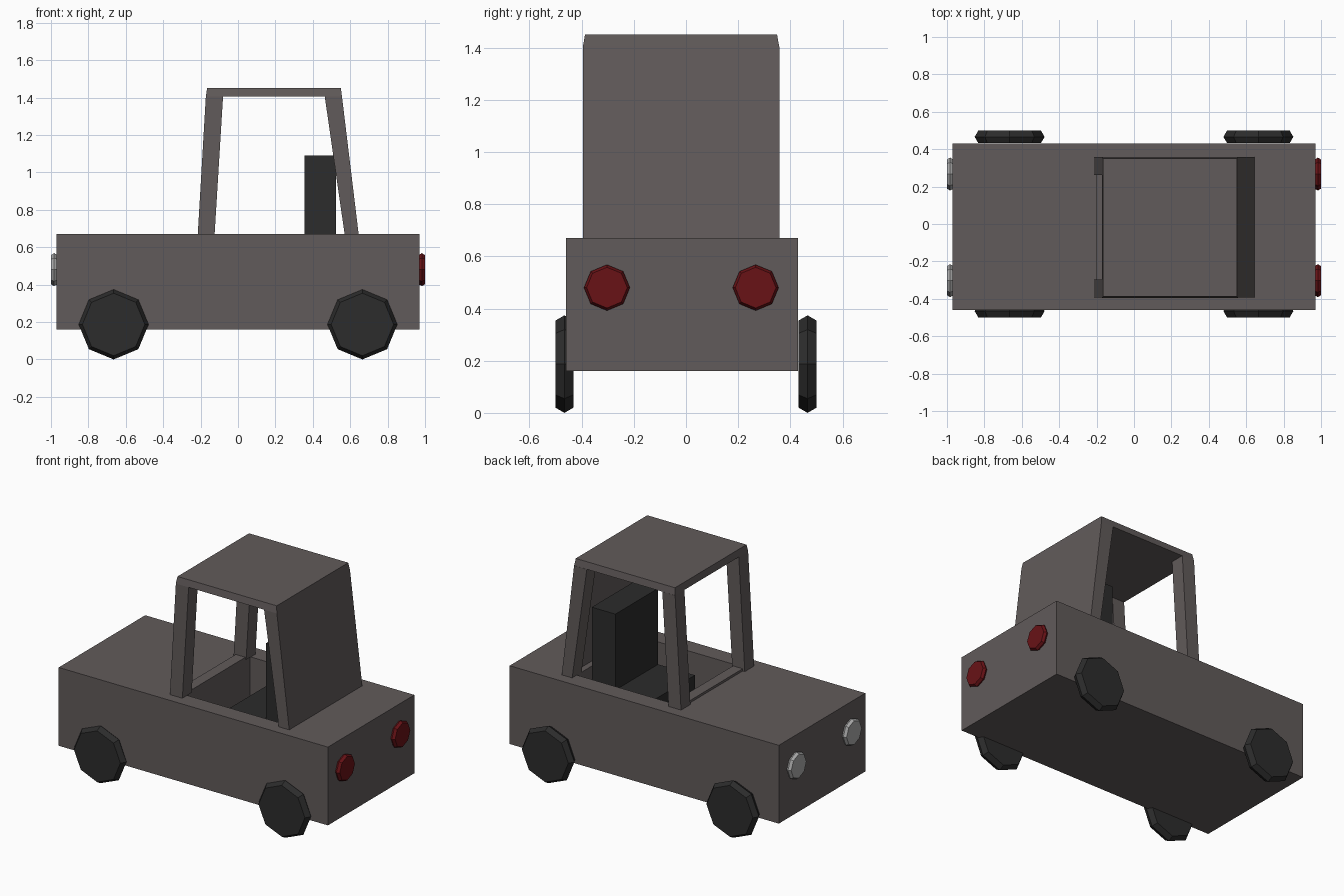
import bpy, bmesh, math

if "Cube" in bpy.data.objects:
    bpy.data.objects.remove(bpy.data.objects["Cube"])


def material(name, r, g, b):
    m = bpy.data.materials.new(name)
    m.diffuse_color = (r, g, b, 1)
    m.use_nodes = True
    m.node_tree.nodes["Principled BSDF"].inputs["Base Color"].default_value = m.diffuse_color
    return m


PAINT = material("paint", 0.12, 0.104, 0.103)
BLACK = material("black", 0.025, 0.025, 0.025)
RED = material("red", 0.14, 0.006, 0.008)
CLEAR = material("clear", 0.4, 0.4, 0.4)
MID = -0.018  # centre line of body and cabin


def loft(name, rings, mat):
    """Join successive rings of points and cap both ends."""
    bm = bmesh.new()
    loops = [[bm.verts.new(p) for p in ring] for ring in rings]
    n = len(rings[0])
    for a, b in zip(loops, loops[1:]):
        for i in range(n):
            j = (i + 1) % n
            bm.faces.new((a[i], a[j], b[j], b[i]))
    bm.faces.new(loops[0][::-1])
    bm.faces.new(loops[-1])
    bmesh.ops.recalc_face_normals(bm, faces=bm.faces)
    me = bpy.data.meshes.new(name)
    bm.to_mesh(me)
    bm.free()
    me.materials.append(mat)
    ob = bpy.data.objects.new(name, me)
    bpy.context.collection.objects.link(ob)
    return ob


def rect(x0, x1, y0, y1, z):
    return [(x0, y0, z), (x1, y0, z), (x1, y1, z), (x0, y1, z)]


def box(name, x0, x1, y0, y1, z0, z1, mat):
    return loft(name, [rect(x0, x1, y0, y1, z0), rect(x0, x1, y0, y1, z1)], mat)


def disc(name, centre, axis, radius, rim, half, mat):
    """Octagonal disc, widest in the middle."""
    cx, cy, cz = centre
    rings = []
    for d, r in ((-half, rim), (0, radius), (half, rim)):
        ring = []
        for k in range(8):
            a = k * math.pi / 4
            u, v = r * math.cos(a), r * math.sin(a)
            ring.append((cx + u, cy + d, cz + v) if axis == "y"
                        else (cx + d, cy + u, cz + v))
        rings.append(ring)
    return loft(name, rings, mat)


# Body with open cockpit well
loft("body", [
    rect(-0.97, 0.97, -0.46, 0.43, 0.16),
    rect(-0.97, 0.97, -0.46, 0.43, 0.67),
    rect(-0.13, 0.57, -0.345, 0.31, 0.67),
    rect(-0.13, 0.57, -0.345, 0.31, 0.38)], PAINT)

# Roof with slightly drawn-in top edges
loft("roof", [
    rect(-0.172, 0.556, -0.395, 0.357, 1.405),
    rect(-0.165, 0.55, -0.387, 0.349, 1.45)], PAINT)

# Front and rear pillars on both sides
for side, s in (("right", -1), ("left", 1)):
    ya, yb = sorted((MID + s * 0.28, MID + s * 0.376))
    loft("front_pillar_" + side, [
        rect(-0.215, -0.125, ya, yb, 0.67),
        rect(-0.172, -0.08, ya, yb, 1.405)], PAINT)
    loft("rear_pillar_" + side, [
        rect(0.57, 0.645, ya, yb, 0.67),
        rect(0.464, 0.556, ya, yb, 1.405)], PAINT)

# Solid back of the cabin and low windscreen sill
loft("rear_panel", [
    rect(0.61, 0.645, -0.30, 0.264, 0.67),
    rect(0.52, 0.556, -0.30, 0.264, 1.405)], PAINT)
box("windscreen_sill", -0.2, -0.13, -0.30, 0.264, 0.665, 0.685, PAINT)

# Seat
box("seat_base", 0.09, 0.525, -0.22, 0.22, 0.38, 0.595, BLACK)
box("seat_back", 0.355, 0.525, -0.22, 0.22, 0.595, 1.09, BLACK)

# Wheels and lights
for end, sx in (("front", -1), ("rear", 1)):
    for side, sy in (("right", -1), ("left", 1)):
        disc(f"{end}_wheel_{side}", (sx * 0.665, sy * 0.466, 0.187), "y",
             0.187, 0.167, 0.034, BLACK)
        disc(f"{end}_light_{side}", (sx * 0.983, MID + sy * 0.285, 0.48), "x",
             0.088, 0.078, 0.017, CLEAR if sx < 0 else RED)
